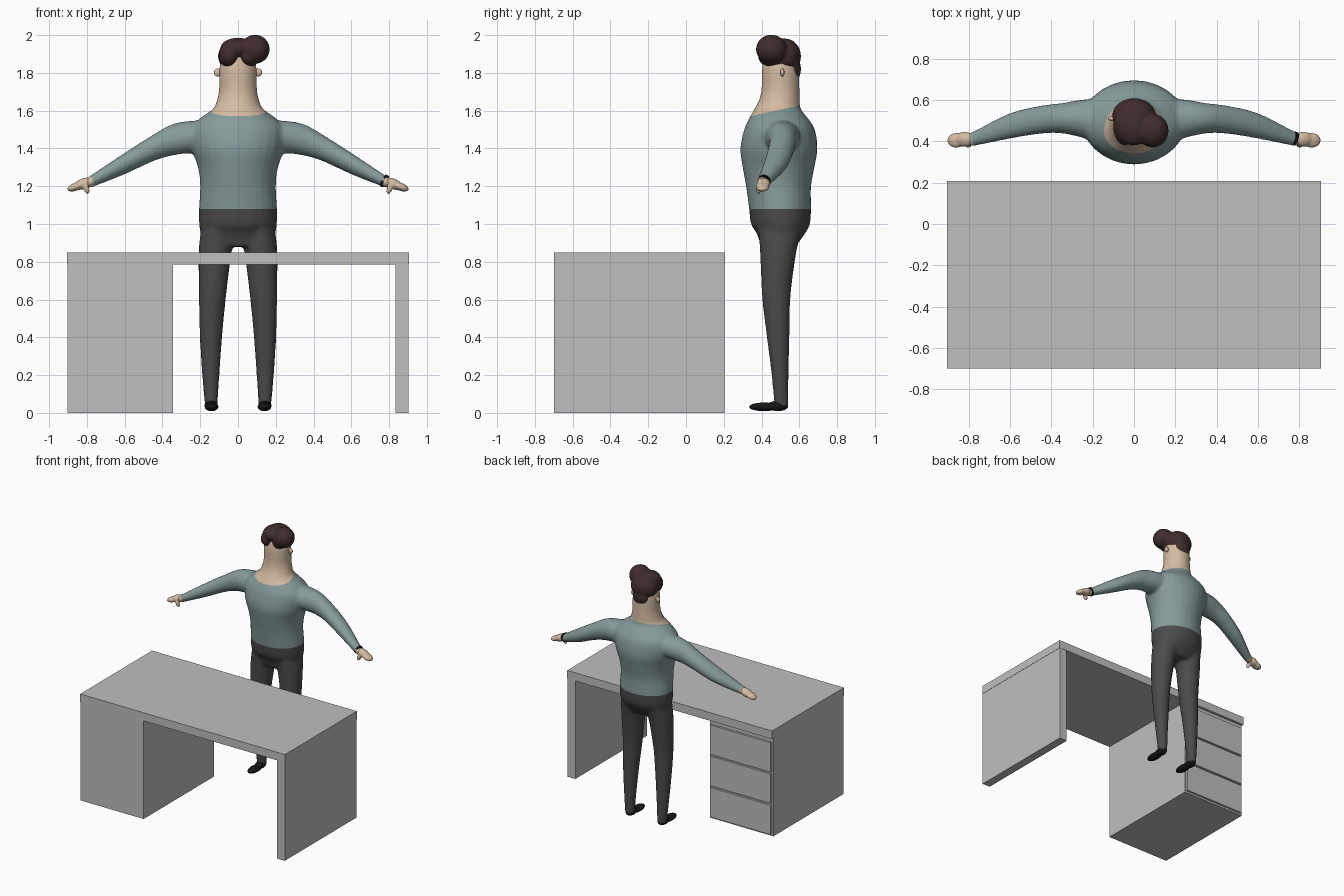
import bpy, bmesh, math
from mathutils import Vector, Matrix

if "Cube" in bpy.data.objects:
    bpy.data.objects.remove(bpy.data.objects["Cube"])


def material(name, r, g, b):
    m = bpy.data.materials.new(name)
    m.use_nodes = True
    m.diffuse_color = (r, g, b, 1)
    bsdf = m.node_tree.nodes["Principled BSDF"]
    bsdf.inputs["Base Color"].default_value = (r, g, b, 1)
    bsdf.inputs["Roughness"].default_value = 0.8
    return m


GREY = material("desk grey", 0.52, 0.52, 0.52)
SHIRT = material("shirt blue grey", 0.24, 0.33, 0.33)
SKIN = material("skin", 0.66, 0.5, 0.36)
TROUSERS = material("trouser charcoal", 0.07, 0.07, 0.07)
HAIR = material("hair brown", 0.053, 0.026, 0.026)
BLACK = material("black", 0.008, 0.008, 0.008)


def make_object(name, bm, *mats):
    bmesh.ops.recalc_face_normals(bm, faces=bm.faces[:])
    me = bpy.data.meshes.new(name)
    bm.to_mesh(me)
    bm.free()
    for m in mats:
        me.materials.append(m)
    ob = bpy.data.objects.new(name, me)
    bpy.context.scene.collection.objects.link(ob)
    return ob


def box(name, x0, x1, y0, y1, z0, z1):
    bm = bmesh.new()
    bmesh.ops.create_cube(bm, size=1)
    for v in bm.verts:
        v.co = ((x0 + x1) / 2 + v.co.x * (x1 - x0),
                (y0 + y1) / 2 + v.co.y * (y1 - y0),
                (z0 + z1) / 2 + v.co.z * (z1 - z0))
    return make_object(name, bm, GREY)


def spline(rings, steps=4):
    """Smoothly interpolate between ring definitions."""
    rings = [Vector(r) for r in rings]
    out = []
    for i in range(len(rings) - 1):
        a, b, c, d = (rings[max(0, min(len(rings) - 1, i + k))] for k in (-1, 0, 1, 2))
        for s in range(steps):
            t = s / steps
            out.append(b + (c - a) * (t / 2) + (a * 2 - b * 5 + c * 4 - d) * (t * t / 2)
                       + (b * 3 - a - c * 3 + d) * (t ** 3 / 2))
    return out + [rings[-1]]


def loft(bm, rings, axis, side=1, n=28):
    """Rings are (x, y, z, radius, radius) across the given axis."""
    loops = []
    for x, y, z, r, s in spline(rings):
        loop = []
        for k in range(n):
            c, d = r * math.cos(math.tau * k / n), s * math.sin(math.tau * k / n)
            p = (x + c, y + d, z) if axis == "z" else (x, y + c, z + d)
            loop.append(bm.verts.new((p[0] * side, p[1], p[2])))
        loops.append(loop)
    for a, b in zip(loops, loops[1:]):
        for k in range(n):
            bm.faces.new((a[k], a[(k + 1) % n], b[(k + 1) % n], b[k]))
    bm.faces.new(loops[0])
    bm.faces.new(loops[-1])


def blob(bm, centre, radii, tilt=0, side=1):
    """Ellipsoid, tilted about the y axis."""
    m = (Matrix.Diagonal((side, 1, 1, 1)) @ Matrix.Translation(centre)
         @ Matrix.Rotation(math.radians(tilt), 4, "Y") @ Matrix.Diagonal((*radii, 1)))
    bmesh.ops.create_uvsphere(bm, u_segments=24, v_segments=16, radius=1, matrix=m)


def fuse(name, bm, voxel, smooth, *mats):
    """Merge overlapping shells into one smooth skin."""
    ob = make_object(name, bm, *mats)
    rm = ob.modifiers.new("fuse", "REMESH")
    rm.mode, rm.voxel_size, rm.use_smooth_shade = "VOXEL", voxel, True
    sm = ob.modifiers.new("soften", "SMOOTH")
    sm.factor, sm.iterations = 0.5, smooth
    deps = bpy.context.evaluated_depsgraph_get()
    me = bpy.data.meshes.new_from_object(ob.evaluated_get(deps))
    ob.modifiers.clear()
    ob.data = me
    me.materials.clear()
    for m in mats:
        me.materials.append(m)
    for p in me.polygons:
        p.use_smooth = True
        p.material_index = 0
    return ob


# Desk: top, cabinet, side panel and three drawers facing the sitter
box("desk_top", -0.905, 0.905, -0.7, 0.207, 0.785, 0.85)
box("desk_cabinet", -0.903, -0.345, -0.699, 0.187, 0, 0.785)
box("desk_side_panel", 0.835, 0.903, -0.699, 0.205, 0, 0.785)
for i in range(3):
    z = 0.015 + i * 0.25
    box(f"drawer_{i + 1}", -0.89, -0.355, 0.187, 0.203, z, z + 0.235)

# Body: torso with neck, two arms and two legs fused together
bm = bmesh.new()
loft(bm, [(0, .49, .88, .15, .09), (0, .502, .95, .195, .128), (0, .5, 1.0, .206, .156),
          (0, .498, 1.08, .207, .164), (0, .49, 1.2, .2, .172), (0, .49, 1.3, .212, .19),
          (0, .492, 1.4, .245, .204), (0, .495, 1.5, .25, .187), (0, .49, 1.56, .2, .155),
          (0, .485, 1.61, .132, .122), (0, .495, 1.66, .11, .107), (0, .5, 1.72, .1, .1),
          (0, .5, 1.82, .099, .098), (0, .5, 1.9, .085, .085)], "z")
ARM = [(.12, .5, 1.46, .11, .09), (.25, .51, 1.46, .092, .086), (.35, .512, 1.445, .073, .083),
       (.45, .505, 1.402, .068, .07), (.6, .475, 1.32, .062, .057), (.77, .415, 1.23, .037, .034),
       (.8, .41, 1.218, .032, .029)]
LEG = [(.142, .505, .03, .033, .037), (.144, .498, .2, .046, .045), (.143, .488, .4, .059, .06),
       (.136, .478, .6, .071, .074), (.125, .485, .8, .084, .091), (.115, .492, .9, .09, .103),
       (.1, .5, 1.0, .09, .12)]
for s in (1, -1):
    loft(bm, ARM, "x", s)
    loft(bm, LEG, "z", s)
body = fuse("body", bm, 0.01, 9, SHIRT, SKIN, TROUSERS)

# Cut clean edges at waist, neckline and cuffs, then colour each region
waist = (Vector((0, .5, 1.08)), Vector((0, 0, 1)))
collar = (Vector((0, .36, 1.575)), Vector((0, -.22, 1)))
wrist = Vector((.775, .414, 1.228))
forearm = Vector((.17, -.055, -.09)).normalized()
cuffs = [(Vector((wrist.x * s, wrist.y, wrist.z)),
          Vector((forearm.x * s, forearm.y, forearm.z))) for s in (1, -1)]
bm = bmesh.new()
bm.from_mesh(body.data)
for co, no in [waist, collar] + cuffs:
    bmesh.ops.bisect_plane(bm, geom=bm.verts[:] + bm.edges[:] + bm.faces[:],
                           dist=1e-5, plane_co=co, plane_no=no)
for f in bm.faces:
    c = f.calc_center_median()
    above = lambda plane: (c - plane[0]).dot(plane[1]) > 0
    if not above(waist):
        f.material_index = 2
    elif above(collar) or (abs(c.x) > 0.6 and above(cuffs[0 if c.x > 0 else 1])):
        f.material_index = 1
bm.to_mesh(body.data)
bm.free()

# Hands, ears and shoes, mirrored
for s, label in ((1, "left"), (-1, "right")):
    bm = bmesh.new()
    blob(bm, (.82, .41, 1.213), (.052, .036, .028), 22, s)
    blob(bm, (.86, .405, 1.197), (.046, .036, .021), 20, s)
    blob(bm, (.803, .385, 1.188), (.015, .015, .031), 20, s)
    fuse(label + "_hand", bm, 0.005, 4, SKIN)

    bm = bmesh.new()
    blob(bm, (.107, .51, 1.802), (.02, .011, .021), 0, s)
    ear = make_object(label + "_ear", bm, SKIN)
    for p in ear.data.polygons:
        p.use_smooth = True

    bm = bmesh.new()
    blob(bm, (.14, .412, .032), (.037, .079, .023), 0, s)
    blob(bm, (.142, .487, .037), (.036, .055, .028), 0, s)
    fuse(label + "_shoe", bm, 0.005, 4, BLACK)

# Wrist band on the left arm
bm = bmesh.new()
turn = Vector((0, 0, 1)).rotation_difference(forearm).to_matrix().to_4x4()
bmesh.ops.create_cone(bm, cap_ends=True, segments=28, radius1=.034, radius2=.034, depth=.014,
                      matrix=Matrix.Translation(wrist) @ turn)
make_object("wrist_band", bm, BLACK)

# Hair: side lobes, crown, nape and a swept quiff
bm = bmesh.new()
blob(bm, (-.045, .475, 1.89), (.056, .095, .068))
blob(bm, (.055, .475, 1.887), (.054, .09, .06))
blob(bm, (.09, .452, 1.925), (.078, .082, .077), -20)
blob(bm, (0, .48, 1.93), (.094, .1, .056))
blob(bm, (0, .525, 1.888), (.106, .084, .094))
blob(bm, (0, .563, 1.82), (.068, .046, .07))
fuse("hair", bm, 0.007, 8, HAIR)
